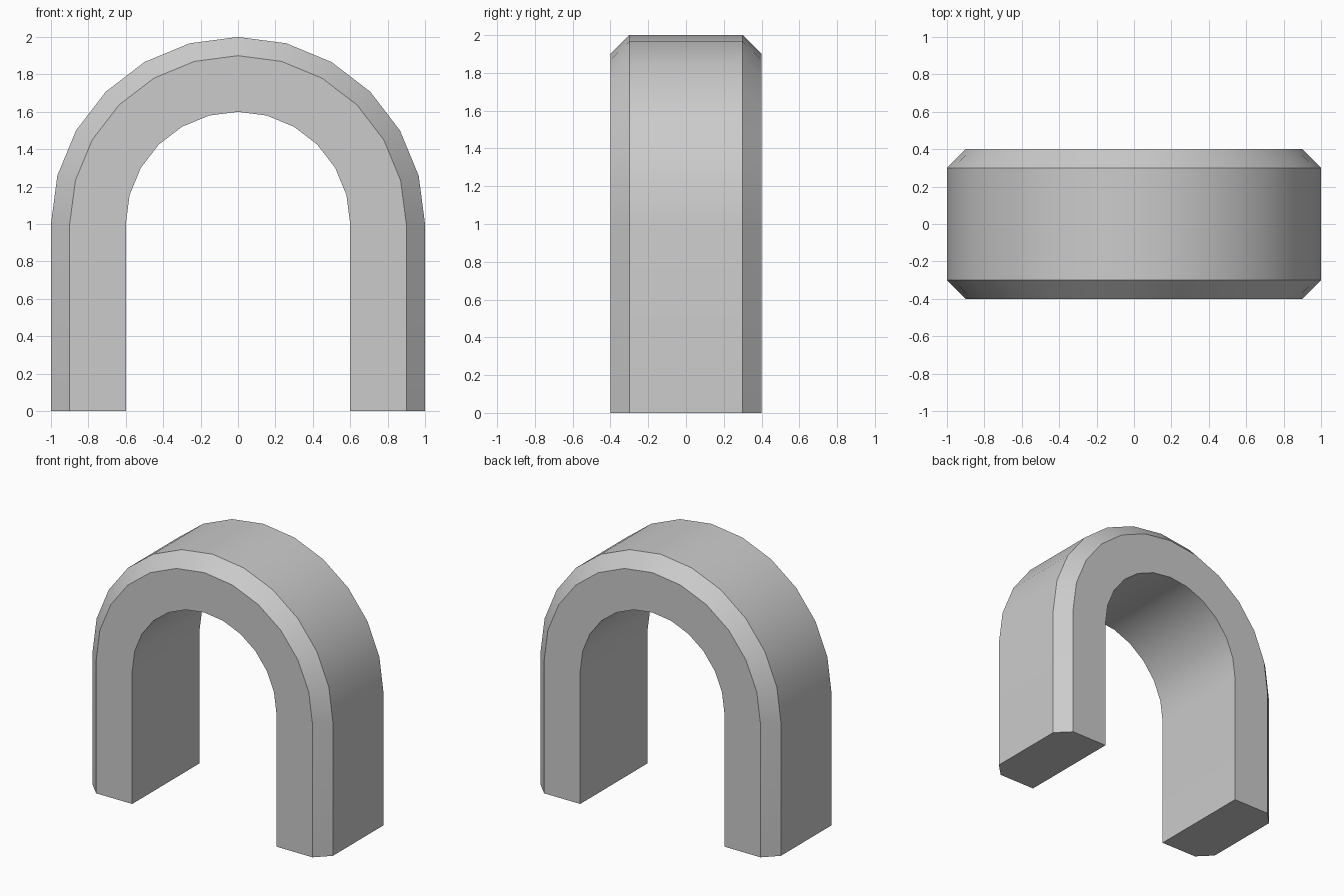
import bpy, bmesh
from math import sin, cos, pi

if "Cube" in bpy.data.objects:
    bpy.data.objects.remove(bpy.data.objects["Cube"])

SEGMENTS = 12
SPRING = 1.0  # height where the legs meet the round top

# Cross-section as (radius, y): outer edges chamfered, inner edges square
section = [(0.6, -0.4), (0.9, -0.4), (1.0, -0.3),
           (1.0, 0.3), (0.9, 0.4), (0.6, 0.4)]


def ring(bm, angle, z):
    return [bm.verts.new((r * cos(angle), y, z + r * sin(angle)))
            for r, y in section]


# Arch: right foot, semicircle, left foot
bm = bmesh.new()
rings = [ring(bm, 0, 0)]
rings += [ring(bm, pi * i / SEGMENTS, SPRING) for i in range(SEGMENTS + 1)]
rings.append(ring(bm, pi, 0))

n = len(section)
for a, b in zip(rings, rings[1:]):
    for i in range(n):
        j = (i + 1) % n
        bm.faces.new((a[i], a[j], b[j], b[i]))

# Flat undersides of the feet
bm.faces.new(rings[0])
bm.faces.new(rings[-1])
bmesh.ops.recalc_face_normals(bm, faces=bm.faces[:])

mesh = bpy.data.meshes.new("arch")
bm.to_mesh(mesh)
bm.free()
arch = bpy.data.objects.new("arch", mesh)
bpy.context.collection.objects.link(arch)

# Smooth along the curve, crisp at the chamfers
bpy.context.view_layer.objects.active = arch
arch.select_set(True)
bpy.ops.object.shade_smooth_by_angle(angle=pi / 6)
